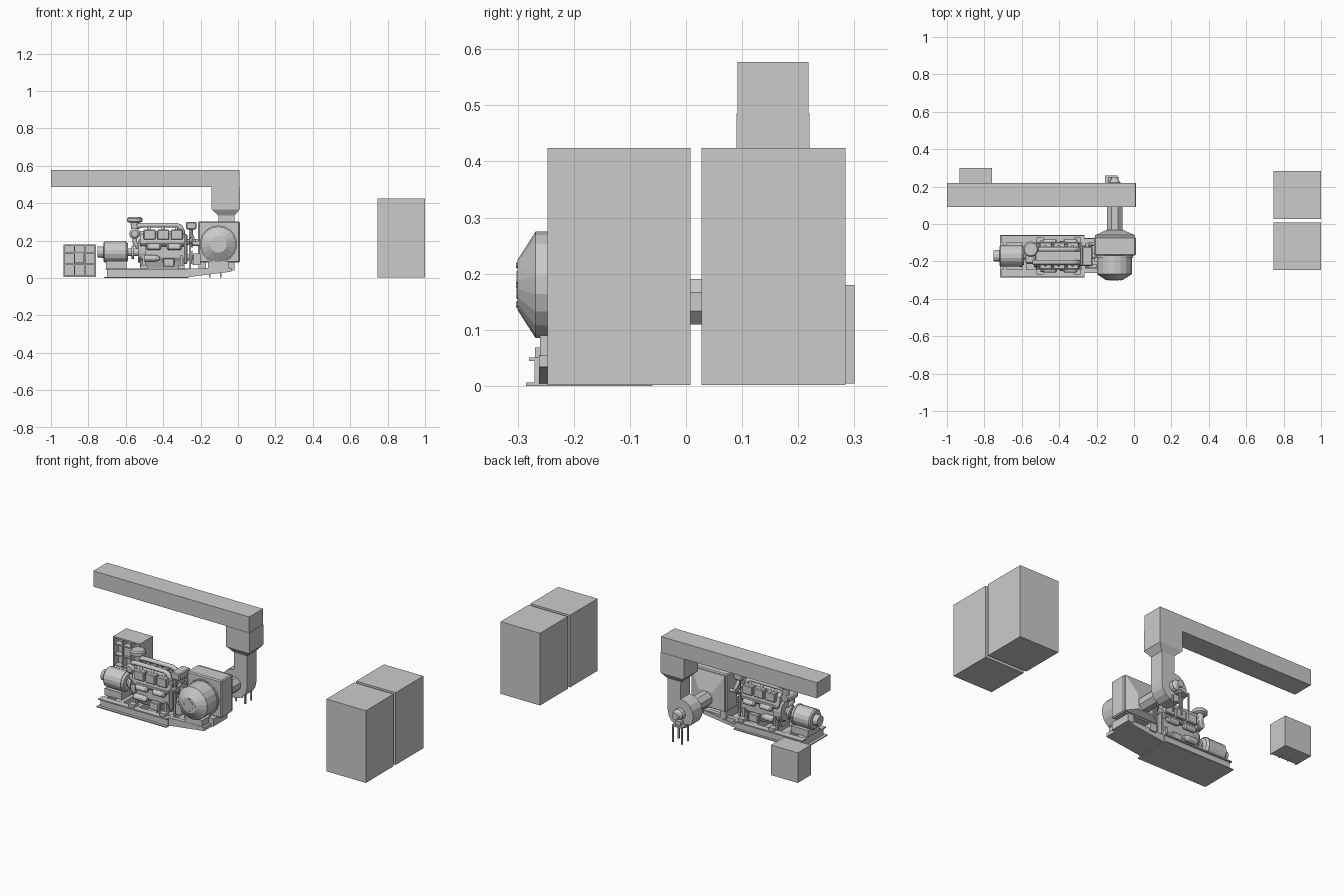
import bpy, bmesh, math
from mathutils import Vector

if "Cube" in bpy.data.objects:
    bpy.data.objects.remove(bpy.data.objects["Cube"])


def finish(name, bm):
    bmesh.ops.recalc_face_normals(bm, faces=bm.faces)
    me = bpy.data.meshes.new(name)
    bm.to_mesh(me)
    bm.free()
    ob = bpy.data.objects.new(name, me)
    bpy.context.collection.objects.link(ob)
    return ob


def box(name, x0, x1, y0, y1, z0, z1, bevel=0):
    bm = bmesh.new()
    bmesh.ops.create_cube(bm, size=1)
    for v in bm.verts:
        v.co = ((x0 + x1) / 2 + v.co.x * (x1 - x0), (y0 + y1) / 2 + v.co.y * (y1 - y0),
                (z0 + z1) / 2 + v.co.z * (z1 - z0))
    ob = finish(name, bm)
    if bevel:
        m = ob.modifiers.new("chamfer", 'BEVEL')
        m.width, m.segments = bevel, 1
    return ob


def loft(name, loops):
    """Skin a series of closed loops with equal point counts, capped at both ends."""
    bm = bmesh.new()
    rows = [[bm.verts.new(p) for p in lp] for lp in loops]
    n = len(rows[0])
    for a, b in zip(rows, rows[1:]):
        for i in range(n):
            bm.faces.new((a[i], a[(i + 1) % n], b[(i + 1) % n], b[i]))
    bm.faces.new(rows[0])
    bm.faces.new(rows[-1])
    return finish(name, bm)


def turned(name, axis, c, prof, n=16):
    """Lathe along x, y or z: prof is (position on axis, radius); c is the centre of the other two."""
    loops = []
    for t, r in prof:
        lp = []
        for i in range(n):
            a = 2 * math.pi * (i + .5) / n
            p = [c[0] + r * math.cos(a), c[1] + r * math.sin(a)]
            p.insert('xyz'.index(axis), t)
            lp.append(p)
        loops.append(lp)
    return loft(name, loops)


def prism(name, prof, y0, y1):
    return loft(name, [[(x, y, z) for x, z in prof] for y in (y0, y1)])


def pipe(name, pts, r):
    cu = bpy.data.curves.new(name, 'CURVE')
    cu.dimensions, cu.bevel_depth, cu.bevel_resolution, cu.use_fill_caps = '3D', r, 2, True
    sp = cu.splines.new('POLY')
    sp.points.add(len(pts) - 1)
    for p, q in zip(sp.points, pts):
        p.co = (*q, 1)
    ob = bpy.data.objects.new(name, cu)
    bpy.context.collection.objects.link(ob)


def rect_z(x0, x1, y0, y1, z):
    return [(x0, y0, z), (x1, y0, z), (x1, y1, z), (x0, y1, z)]


# Two tall cabinets
box("cabinet_front", .745, 1, -.247, .008, .002, .424)
box("cabinet_back", .745, 1, .028, .284, .002, .424)

# Overhead duct and its drop box
box("overhead_duct", -1, .008, .092, .218, .485, .577)
loft("duct_drop", [rect_z(-.141, .01, .09, .22, .485), rect_z(-.141, .01, .09, .22, .367),
                   rect_z(-.105, -.02, .112, .198, .333)])

# Fan scroll: outlet neck tangent to a round housing
R, fx, fz = .083, -.103, .15
arc = [(fx + R * math.cos(a), fz + R * math.sin(a))
       for a in [math.radians(-i * 22.5) for i in range(13)]]
prism("fan_scroll", [(-.02, .335)] + arc + [(-.105, .335)], .112, .198)
turned("fan_inlet_tube", 'y', (fx, fz), [(-.04, .044), (.115, .044)], 8)
turned("fan_hub", 'y', (fx, fz), [(.195, .032), (.222, .032), (.235, .022), (.25, .02)], 12)
box("fan_motor_bracket", -.155, -.09, .217, .258, .095, .105)
for i, x in enumerate((-.152, -.093)):
    for j, y in enumerate((.2, .254)):
        box(f"fan_leg_{i}{j}", x - .004, x + .004, y - .004, y + .004, .002, .1)
box("fan_motor", -.14, -.105, .222, .25, .105, .128)

# Cooler box, rear hood and round front blower
box("cooler_box", -.213, .01, -.168, -.07, .083, .302, .006)
loft("cooler_hood", [[(a, y, c), (b, y, c), (b, y, d), (a, y, d)] for a, b, c, d, y in
                     ((-.208, .005, .088, .297, -.07), (-.208, .005, .088, .297, -.06),
                      (-.15, -.055, .105, .195, -.033))])
turned("blower_drum", 'y', (-.105, .18), [(-.165, .095), (-.268, .095), (-.3, .045)], 18)
turned("blower_flange", 'y', (-.105, .18), [(-.165, .101), (-.178, .101)], 18)
turned("blower_hub", 'y', (-.105, .18), [(-.295, .026), (-.302, .026), (-.302, .012)], 12)
for i in range(4):
    a = math.pi / 2 * i
    turned(f"blower_bolt_{i}", 'y', (-.105 + .035 * math.cos(a), .18 + .035 * math.sin(a)),
           [(-.298, .005), (-.303, .005)], 6)

# Skid: base plate, I-beams, cross members and sloped end deck
box("skid_base", -.716, -.265, -.285, -.06, 0, .006)
for i, y in enumerate((-.262, -.08)):
    box(f"skid_web_{i}", -.7, -.265, y - .008, y + .008, .004, .046)
    box(f"skid_flange_{i}", -.708, -.265, y - .018, y + .018, .044, .051)
for i in range(5):
    x = -.7 + i * .105
    box(f"skid_cross_{i}", x, x + .02, -.262, -.08, .005, .048)
prism("end_deck", [(-.27, .004), (-.035, .034), (-.035, .053), (-.1, .05), (-.27, .022)], -.262, -.075)
for i, y in enumerate((-.25, -.09)):
    prism(f"deck_rail_{i}", [(-.27, .02), (-.035, .045), (-.035, .054), (-.12, .055), (-.27, .05)],
          y - .012, y + .012)
for i, x in enumerate((-.19, -.04)):
    box(f"cooler_foot_{i}", x - .02, x + .02, -.2, -.07, .04, .085)
box("blower_foot", -.16, -.05, -.26, -.18, .05, .09)

# Generator at the left end
yc, zc = -.17, .138
turned("generator", 'x', (yc, zc), [(-.72, .05), (-.713, .057), (-.6, .057), (-.588, .048)], 16)
turned("generator_cap", 'x', (yc, zc), [(-.75, .03), (-.715, .032)], 12)
turned("generator_band", 'x', (yc, zc), [(-.612, .06), (-.6, .06)], 16)
box("generator_pedestal", -.707, -.597, -.222, -.118, .05, .09)
turned("coupling_shaft", 'x', (yc, zc), [(-.59, .02), (-.52, .02)], 12)
turned("coupling_disc", 'x', (yc, zc), [(-.57, .036), (-.555, .036)], 16)

# Engine: oil pan, block, heads, flywheel housing
def section(x, pts):
    return [(x, yc + y, z) for y, z in pts]
half = [(.035, .055), (.048, .09), (.06, .11), (.06, .185), (.05, .235), (.03, .25)]
sec = half + [(-y, z) for y, z in reversed(half)]
loft("engine_block", [section(-.525, sec), section(-.285, sec)])
turned("flywheel_housing", 'x', (yc, .145), [(-.535, .06), (-.515, .074), (-.495, .074)], 16)
for s, nm in ((-1, "front"), (1, "back")):
    y = yc + s * .055
    for i in range(3):
        x = -.505 + i * .073
        box(f"cylinder_head_{nm}_{i}", x, x + .064, y - .018, y + .018, .205, .258, .004)
    # side filters, manifold rail and feet
    turned(f"side_manifold_{nm}", 'x', (yc + s * .066, .178), [(-.52, .009), (-.29, .009)], 10)
    for i, x in enumerate((-.49, -.38)):
        turned(f"side_filter_{nm}_{i}", 'x', (yc + s * .074, .165),
               [(x, .01), (x + .008, .016), (x + .07, .016), (x + .078, .01)], 12)
    turned(f"starter_{nm}", 'x', (yc + s * .068, .105), [(-.5, .018), (-.44, .018), (-.42, .01)], 12)
    box(f"side_pump_{nm}", -.4, -.34, yc + s * .066 - .014, yc + s * .066 + .014, .06, .105, .004)
    for i, x in enumerate((-.52, -.32)):
        box(f"engine_foot_{nm}_{i}", x, x + .035, y + s * .022 - .022, y + s * .022 + .022, .048, .068)
        box(f"engine_mount_{nm}_{i}", x + .01, x + .025, y - .016, y + .016, .06, .12)
    # exhaust pipe over each bank
    yp = yc + s * .035
    pipe(f"exhaust_pipe_{nm}", [(-.54, yp, .275), (-.515, yp, .282), (-.33, yp, .282), (-.307, yp, .272),
                                (-.297, yp, .25), (-.297, yp, .18)], .013)
    for i in range(3):
        pipe(f"exhaust_branch_{nm}_{i}", [(-.475 + i * .073, yp, .28), (-.475 + i * .073, y, .245)], .008)

# Turbo and mushroom air intake
turned("intake_cap", 'z', (-.552, -.135), [(.296, .03), (.302, .041), (.318, .041), (.325, .034)], 16)
turned("intake_neck", 'z', (-.552, -.135), [(.215, .014), (.3, .024)], 12)
turned("turbo_drum", 'y', (-.552, .237), [(-.215, .018), (-.205, .03), (-.165, .03), (-.12, .022)], 14)
pipe("turbo_downpipe", [(-.552, -.19, .237), (-.552, -.2, .19), (-.535, -.19, .165)], .013)

# Drive end: pulleys, gearcase, header tank
box("gearcase", -.29, -.27, yc - .055, yc + .055, .075, .235, .006)
for i, (y, z, r) in enumerate(((0, .19, .032), (0, .11, .04), (-.048, .2, .018), (.048, .2, .018))):
    turned(f"pulley_{i}", 'x', (yc + y, z),
           [(-.272, r * .4), (-.258, r * .4), (-.258, r), (-.25, r * .8), (-.242, r), (-.242, r * .3),
            (-.225, r * .3)], 14)
turned("drive_shaft", 'x', (yc, .185), [(-.25, .014), (-.205, .014)], 12)
box("header_tank", -.277, -.222, -.225, -.12, .26, .3, .005)
for i, y in enumerate((-.215, -.13)):
    box(f"tank_post_{i}", -.262, -.252, y - .005, y + .005, .05, .262)
pipe("coolant_pipe", [(-.25, -.14, .265), (-.25, -.11, .23), (-.235, -.105, .2), (-.205, -.11, .2)], .01)
box("alternator_bracket", -.24, -.2, -.235, -.215, .07, .13)

# Open-fronted rack with shelves
x0, x1, y0, y1 = -.933, -.76, .18, .3
box("rack_back", x0, x1, y0 + .04, y1, .004, .18)
box("rack_top", x0, x1, y0, y1, .172, .18)
for i, x in enumerate((x0, x0 + .056, x0 + .111, x1 - .006)):
    box(f"rack_divider_{i}", x, x + .006, y0, y1 - .05, .004, .178)
for i, z in enumerate((.006, .07, .132)):
    box(f"rack_shelf_{i}", x0, x1, y0 + .004, y1 - .05, z, z + .007)
box("rack_module", x0 + .06, x0 + .108, y0 + .012, y0 + .05, .08, .13)
